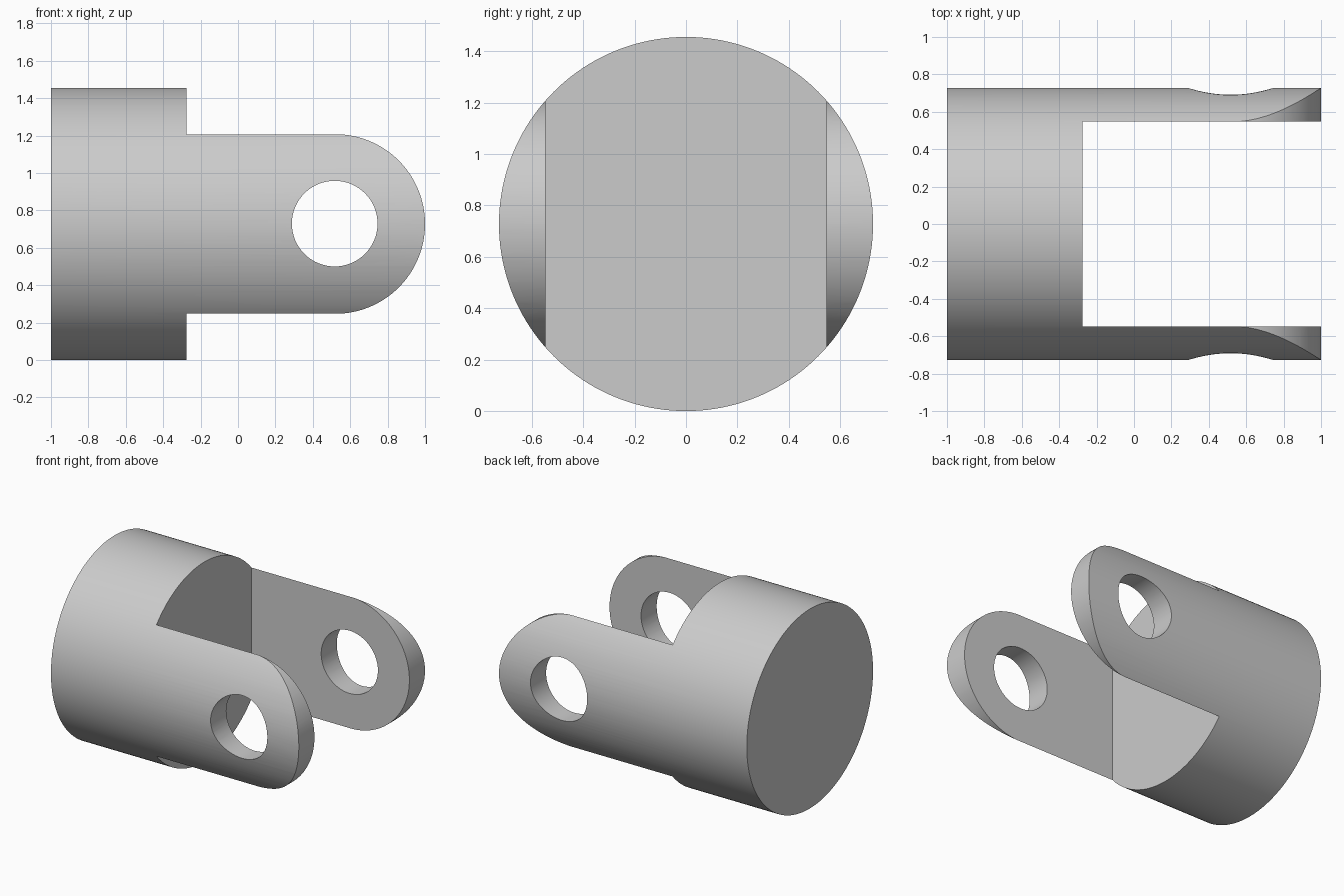
import bpy, bmesh, math
from mathutils import Matrix

if "Cube" in bpy.data.objects:
    bpy.data.objects.remove(bpy.data.objects["Cube"])

R = 0.7275            # body radius, also the axis height
SLOT_Y = 0.547        # half width of the fork slot
SLOT_X = -0.275       # slot floor
PIN_X = 0.52          # pin hole centre
LUG_R = 0.48          # lug end radius
HOLE_R = 0.229


def add_object(name, bm):
    bmesh.ops.recalc_face_normals(bm, faces=bm.faces)
    mesh = bpy.data.meshes.new(name)
    bm.to_mesh(mesh)
    bm.free()
    obj = bpy.data.objects.new(name, mesh)
    bpy.context.collection.objects.link(obj)
    return obj


def cylinder(name, radius, depth, axis, centre, segments):
    rot = Matrix.Rotation(math.pi / 2, 4, axis)
    bm = bmesh.new()
    bmesh.ops.create_cone(bm, cap_ends=True, segments=segments, radius1=radius,
                          radius2=radius, depth=depth,
                          matrix=Matrix.Translation(centre) @ rot)
    return add_object(name, bm)


def side_profile(name, points, half_depth):
    bm = bmesh.new()
    face = bm.faces.new([bm.verts.new((x, -half_depth, z)) for x, z in points])
    ext = bmesh.ops.extrude_face_region(bm, geom=[face])["geom"]
    verts = [g for g in ext if isinstance(g, bmesh.types.BMVert)]
    bmesh.ops.translate(bm, verts=verts, vec=(0, 2 * half_depth, 0))
    return add_object(name, bm)


# Round body running along x
clevis = cylinder("clevis", R, 2.0, 'Y', (0, 0, R), 160)

# Slot between the two fork arms
slot = side_profile("slot_cutter", [(SLOT_X, -1), (2, -1), (2, 3), (SLOT_X, 3)], SLOT_Y)

# Envelope that rounds the arm ends
arc = [(PIN_X + LUG_R * math.cos(a), R + LUG_R * math.sin(a))
       for a in (math.pi * (i / 64 - 0.5) for i in range(65))]
outline = [(-1.3, -1), (PIN_X, -1)] + arc + [(PIN_X, 3), (-1.3, 3)]
envelope = side_profile("arm_end_envelope", outline, 1.0)

# Cross pin hole through both arms
hole = cylinder("pin_hole_cutter", HOLE_R, 2.0, 'X', (PIN_X - 0.003, 0, R + 0.002), 64)

bpy.context.view_layer.objects.active = clevis
clevis.select_set(True)
for cutter, operation in ((slot, 'DIFFERENCE'), (envelope, 'INTERSECT'), (hole, 'DIFFERENCE')):
    mod = clevis.modifiers.new(cutter.name, 'BOOLEAN')
    mod.operation = operation
    mod.solver = 'EXACT'
    mod.object = cutter
    bpy.ops.object.modifier_apply(modifier=mod.name)
    bpy.data.objects.remove(cutter)

bpy.ops.object.shade_smooth_by_angle(angle=math.radians(25))
